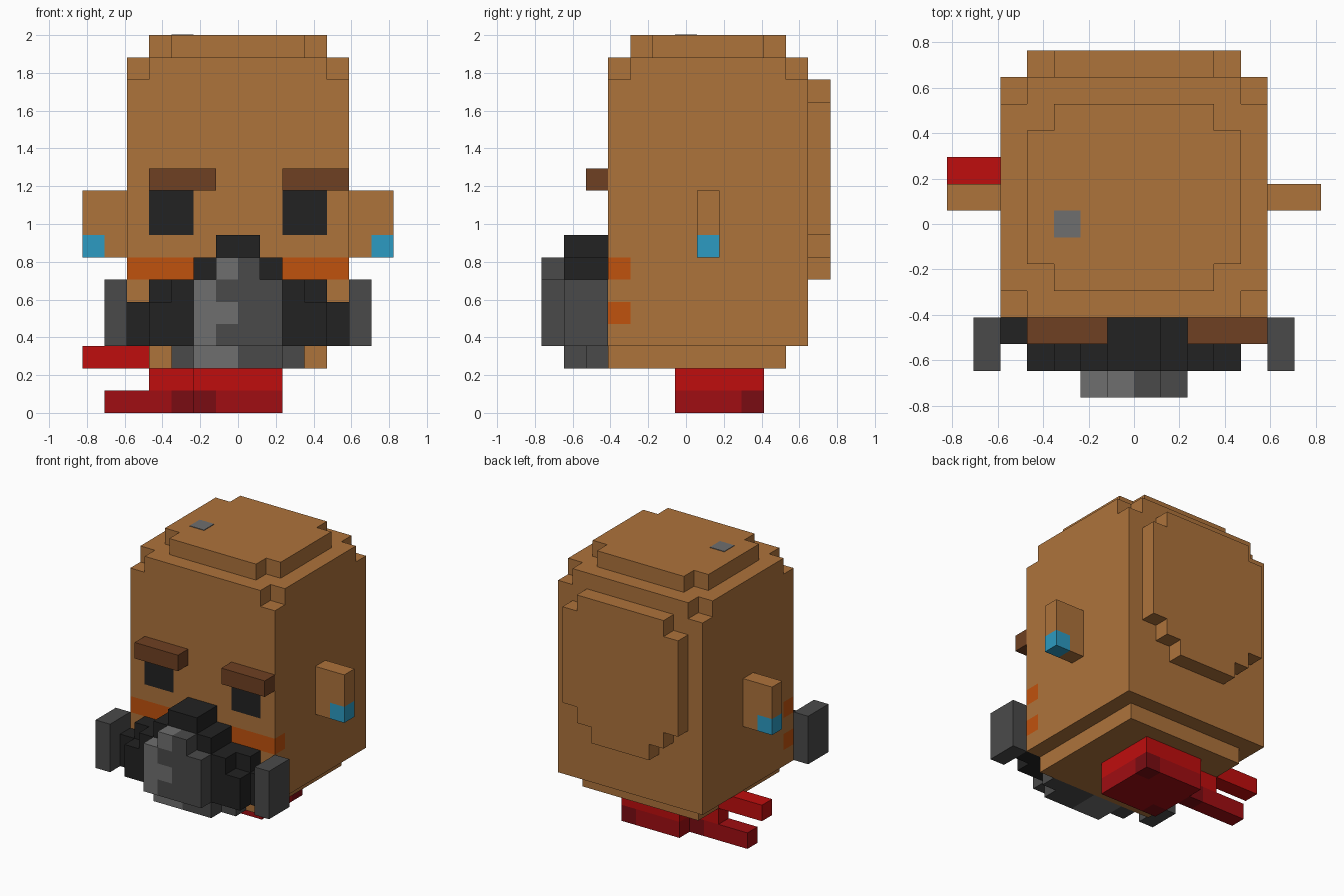
import bpy
import bmesh
from itertools import product
from mathutils import Vector

U = 2 / 17  # edge of one block

cube = bpy.data.objects.get("Cube")
if cube:
    bpy.data.objects.remove(cube, do_unlink=True)


def linear(v):
    v /= 255
    return v / 12.92 if v <= 0.04045 else ((v + 0.055) / 1.055) ** 2.4


def make_material(name, hex_code):
    rgb = [linear(c) for c in bytes.fromhex(hex_code)]
    mat = bpy.data.materials.new(name)
    mat.use_nodes = True
    mat.diffuse_color = (*rgb, 1)
    mat.node_tree.nodes["Principled BSDF"].inputs["Base Color"].default_value = (*rgb, 1)
    return mat


MATS = {name: make_material(name, code) for name, code in {
    "tan skin": "AE733B", "brow brown": "6F4022", "black": "222222",
    "dark grey": "4A4A4A", "light grey": "6F6F6F", "earring blue": "2C9BC2",
    "stripe orange": "C0520D", "bright red": "BF0D0D", "mid red": "A00D12",
    "deep red": "7A0C12"}.items()}


def part(name, *blocks, mirror=False):
    """Skin a set of blocks; each is (colour, x range, y range, z range).
    Later blocks repaint earlier ones, and colour None cuts them away."""
    cells = {}
    for colour, xs, ys, zs in blocks:
        for c in product(range(*xs), range(*ys), range(*zs)):
            for cell in ([c, (-1 - c[0], c[1], c[2])] if mirror else [c]):
                if colour:
                    cells[cell] = colour
                else:
                    cells.pop(cell, None)
    used = list(dict.fromkeys(cells.values()))
    bm = bmesh.new()
    corners = {}

    def vert(p):
        if p not in corners:
            corners[p] = bm.verts.new(Vector((p[0], p[1] - 0.5, p[2])) * U)
        return corners[p]

    # One face wherever a block has no neighbour
    for cell, colour in cells.items():
        for axis, side in product(range(3), (0, 1)):
            near = list(cell)
            near[axis] += 2 * side - 1
            if tuple(near) in cells:
                continue
            ring = []
            for a, b in ((0, 0), (1, 0), (1, 1), (0, 1)):
                p = list(cell)
                p[axis] += side
                p[(axis + 1) % 3] += a
                p[(axis + 2) % 3] += b
                ring.append(vert(tuple(p)))
            face = bm.faces.new(ring if side else ring[::-1])
            face.material_index = used.index(colour)
    # Merge flat regions of one colour
    bmesh.ops.dissolve_limit(bm, angle_limit=0.01, verts=bm.verts[:],
                             edges=bm.edges[:], delimit={'MATERIAL'})
    mesh = bpy.data.meshes.new(name)
    bm.to_mesh(mesh)
    bm.free()
    for colour in used:
        mesh.materials.append(MATS[colour])
    obj = bpy.data.objects.new(name, mesh)
    bpy.context.collection.objects.link(obj)
    return obj


SKIN, BLACK, DARK, LIGHT = "tan skin", "black", "dark grey", "light grey"

# Head: body, chin, crown and back bulge, with painted eyes, stripes and spot
part("head",
     (SKIN, (0, 5), (-3, 6), (3, 16)),
     (None, (4, 5), (-3, -2), (15, 16)),
     (None, (4, 5), (5, 6), (15, 16)),
     (SKIN, (0, 4), (-3, 5), (2, 3)),
     (SKIN, (0, 3), (-2, 5), (16, 17)),
     (SKIN, (3, 4), (-1, 4), (16, 17)),
     (SKIN, (0, 2), (6, 7), (6, 15)),
     (SKIN, (2, 3), (6, 7), (7, 15)),
     (SKIN, (3, 4), (6, 7), (8, 14)),
     (BLACK, (2, 4), (-3, -2), (8, 10)),
     ("stripe orange", (2, 5), (-3, -2), (6, 7)),
     ("stripe orange", (4, 5), (-3, -2), (4, 5)),
     mirror=True)
spot = part("crown_spot", (LIGHT, (-3, -2), (0, 1), (17, 18)))
# Flatten the spot to a thin plate on the crown
for v in spot.data.vertices:
    v.co.z = 17 * U + (0.004 if v.co.z > 17.5 * U else 0)

# Eyebrows, set unevenly
for name, x in (("right_eyebrow", -4), ("left_eyebrow", 2)):
    part(name, ("brow brown", (x, x + 3), (-4, -3), (10, 11)))

# Ears with earrings on the tips
part("ears",
     (SKIN, (5, 7), (1, 2), (7, 10)),
     ("earring blue", (6, 7), (1, 2), (7, 8)), mirror=True)

# Respirator mask
part("mask_body",
     (BLACK, (0, 5), (-4, -3), (3, 5)),
     (BLACK, (0, 4), (-4, -3), (5, 6)),
     (BLACK, (0, 4), (-5, -4), (3, 5)),
     (BLACK, (0, 3), (-5, -4), (5, 6)),
     (BLACK, (0, 2), (-5, -3), (6, 7)),
     (BLACK, (0, 1), (-5, -3), (7, 8)), mirror=True)
part("mask_chin",
     (DARK, (-3, 3), (-4, -3), (2, 3)),
     (DARK, (-2, 2), (-5, -4), (2, 3)),
     (LIGHT, (-2, 0), (-5, -3), (2, 3)))
part("mask_front",
     (DARK, (-2, 2), (-6, -5), (3, 6)),
     (DARK, (-1, 1), (-6, -5), (6, 7)),
     (LIGHT, (-2, -1), (-6, -5), (3, 6)),
     (LIGHT, (-1, 0), (-6, -5), (4, 5)),
     (LIGHT, (-1, 0), (-6, -5), (6, 7)))
part("mask_filters", (DARK, (5, 6), (-5, -3), (3, 6)), mirror=True)

# Neck with the forked scarf tail on its right
part("neck_and_scarf",
     ("bright red", (-2, 2), (0, 4), (1, 2)),
     ("mid red", (-2, 2), (0, 4), (0, 1)),
     ("bright red", (-4, -2), (2, 3), (1, 2)),
     ("bright red", (-7, -4), (2, 3), (2, 3)),
     ("mid red", (-6, -2), (2, 3), (0, 1)),
     ("deep red", (-3, -2), (2, 3), (0, 1)),
     ("deep red", (-2, -1), (0, 1), (0, 1)),
     ("deep red", (1, 2), (3, 4), (0, 1)))
